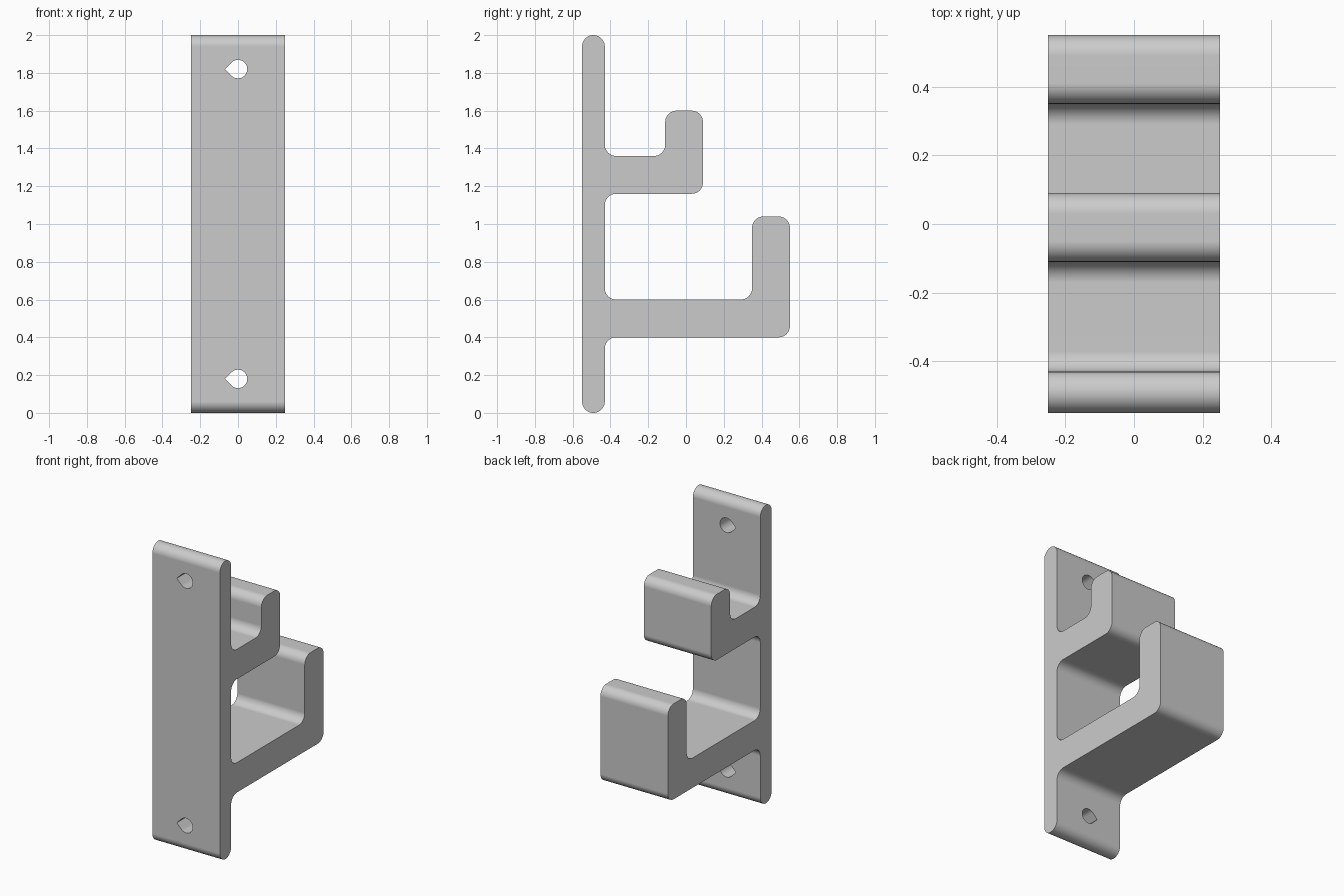
import bpy, bmesh
from math import cos, sin, pi, radians
from mathutils import Vector

cube = bpy.data.objects.get("Cube")
if cube:
    bpy.data.objects.remove(cube, do_unlink=True)

HALF_WIDTH = 0.25
FILLET = 0.06
STEPS = 10

grey = bpy.data.materials.new("light grey plastic")
grey.use_nodes = True
colour = (0.6, 0.6, 0.6, 1)
grey.diffuse_color = colour
grey.node_tree.nodes["Principled BSDF"].inputs["Base Color"].default_value = colour


def rounded(corners, radius):
    """Replace each right-angled corner of a closed outline with an arc."""
    points = []
    for i, corner in enumerate(corners):
        p = Vector(corner)
        a = (Vector(corners[i - 1]) - p).normalized() * radius
        b = (Vector(corners[(i + 1) % len(corners)]) - p).normalized() * radius
        for s in range(STEPS + 1):
            t = pi / 2 * s / STEPS
            q = p + a * (1 - sin(t)) + b * (1 - cos(t))
            if not points or (q - points[-1]).length > 1e-5:
                points.append(q)
    if (points[0] - points[-1]).length < 1e-5:
        points.pop()
    return points


def prism(name, points, direction):
    """Extrude a closed planar outline into a solid object."""
    bm = bmesh.new()
    face = bm.faces.new([bm.verts.new(p) for p in points])
    extruded = bmesh.ops.extrude_face_region(bm, geom=[face])["geom"]
    moved = [g for g in extruded if isinstance(g, bmesh.types.BMVert)]
    bmesh.ops.translate(bm, verts=moved, vec=direction)
    bmesh.ops.recalc_face_normals(bm, faces=bm.faces[:])
    mesh = bpy.data.meshes.new(name)
    bm.to_mesh(mesh)
    bm.free()
    mesh.materials.append(grey)
    obj = bpy.data.objects.new(name, mesh)
    bpy.context.collection.objects.link(obj)
    return obj


# Side outline (y, z): wall plate with a short upper hook and a long lower hook
back, face_y = -0.55, -0.43
outline = [(back, 0), (face_y, 0)]
for bottom, reach, tip in ((0.4, 0.55, 1.04), (1.16, 0.09, 1.6)):
    outline += [(face_y, bottom), (reach, bottom), (reach, tip),
                (reach - 0.2, tip), (reach - 0.2, bottom + 0.2),
                (face_y, bottom + 0.2)]
outline += [(face_y, 2), (back, 2)]

bracket = prism("double_hook_bracket",
                [(-HALF_WIDTH, p.x, p.y) for p in rounded(outline, FILLET)],
                (2 * HALF_WIDTH, 0, 0))

bpy.context.view_layer.objects.active = bracket
bracket.select_set(True)

# Teardrop screw holes, pointing to the right side
r = 0.049
for z in (0.18, 1.82):
    drop = [(-r * 2 ** 0.5, -0.7, z)]
    for i in range(25):
        t = radians(-135 + 270 * i / 24)
        drop.append((r * cos(t), -0.7, z + r * sin(t)))
    cutter = prism("screw_hole_cutter", drop, (0, 0.4, 0))
    cutter.hide_render = True
    cut = bracket.modifiers.new("screw_hole", 'BOOLEAN')
    cut.operation = 'DIFFERENCE'
    cut.solver = 'EXACT'
    cut.object = cutter
    bpy.ops.object.modifier_apply(modifier=cut.name)
    bpy.data.objects.remove(cutter, do_unlink=True)

# Smooth fillets, crisp side edges, flat large faces
bpy.ops.object.shade_smooth_by_angle(angle=radians(30))
weighted = bracket.modifiers.new("flat_face_normals", 'WEIGHTED_NORMAL')
weighted.keep_sharp = True
